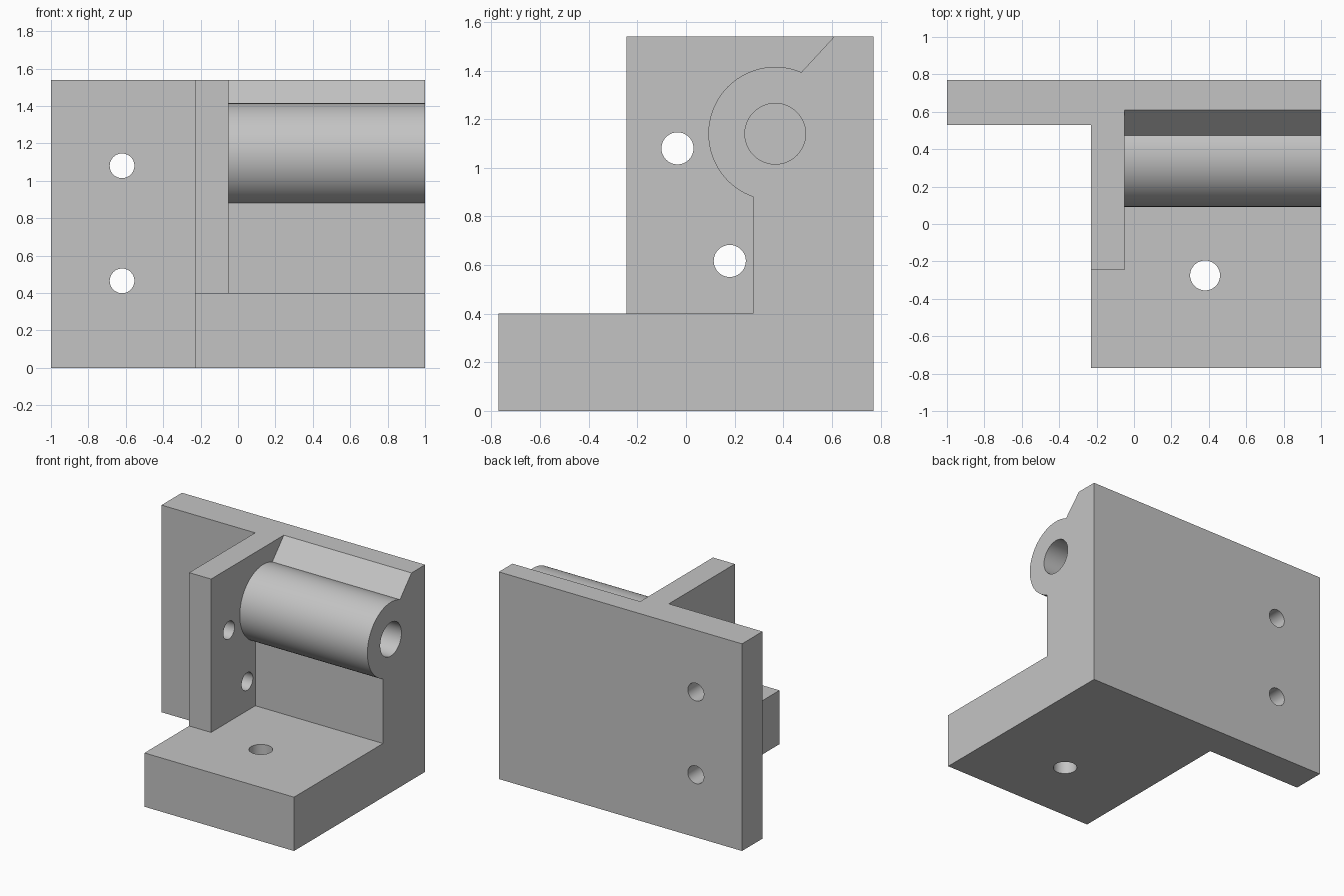
import bpy, bmesh, math
from mathutils import Vector, Matrix

if "Cube" in bpy.data.objects:
    bpy.data.objects.remove(bpy.data.objects["Cube"])

grey = bpy.data.materials.new("plain grey")
COLOUR = (0.55, 0.55, 0.55, 1)
grey.diffuse_color = COLOUR
grey.use_nodes = True
grey.node_tree.nodes["Principled BSDF"].inputs["Base Color"].default_value = COLOUR

# Main levels
LEFT, RIGHT, RIB_OUT, RIB_IN = -1.0, 1.0, -0.23, -0.05
FRONT, BACK, PLATE, RIB_FRONT, WALL = -0.77, 0.77, 0.53, -0.245, 0.275
BASE, TOP = 0.4, 1.54
BARREL_Y, BARREL_Z, BARREL_R = 0.367, 1.14, 0.275


def finish(name, bm):
    bmesh.ops.recalc_face_normals(bm, faces=bm.faces)
    mesh = bpy.data.meshes.new(name)
    bm.to_mesh(mesh)
    bm.free()
    mesh.materials.append(grey)
    ob = bpy.data.objects.new(name, mesh)
    bpy.context.collection.objects.link(ob)
    return ob


def prism(name, profile, x0, x1):
    """Extrude a (y, z) outline along x."""
    bm = bmesh.new()
    face = bm.faces.new([bm.verts.new((x0, y, z)) for y, z in profile])
    grown = bmesh.ops.extrude_face_region(bm, geom=[face])["geom"]
    verts = [g for g in grown if isinstance(g, bmesh.types.BMVert)]
    bmesh.ops.translate(bm, verts=verts, vec=(x1 - x0, 0, 0))
    return finish(name, bm)


def drill(name, start, end, radius):
    """Cylinder cutter between two points."""
    a, b = Vector(start), Vector(end)
    turn = Vector((0, 0, 1)).rotation_difference(b - a).to_matrix().to_4x4()
    bm = bmesh.new()
    bmesh.ops.create_cone(bm, cap_ends=True, segments=48, radius1=radius, radius2=radius,
                          depth=(b - a).length,
                          matrix=Matrix.Translation((a + b) / 2) @ turn)
    return finish(name, bm)


def combine(target, other, operation):
    mod = target.modifiers.new(operation.lower(), 'BOOLEAN')
    mod.operation, mod.solver, mod.object = operation, 'EXACT', other
    bpy.context.view_layer.objects.active = target
    bpy.ops.object.modifier_apply(modifier=mod.name)
    bpy.data.objects.remove(other)


# Base, wall and hinge barrel as one side outline
a0, a1, steps = math.radians(67), math.radians(250.4), 48
arc = [(BARREL_Y + BARREL_R * math.cos(a), BARREL_Z + BARREL_R * math.sin(a))
       for a in (a0 + (a1 - a0) * i / steps for i in range(steps + 1))]
bracket = prism("hinge_bracket",
                [(FRONT, 0), (BACK, 0), (BACK, TOP), (0.61, TOP)] + arc
                + [(WALL, BASE), (FRONT, BASE)], RIB_IN, RIGHT)

# Upright rib with the base beneath it
rib = prism("rib", [(FRONT, 0), (BACK, 0), (BACK, TOP), (RIB_FRONT, TOP),
                    (RIB_FRONT, BASE), (FRONT, BASE)], RIB_OUT, RIB_IN)

# Mounting flange
flange = prism("flange", [(PLATE, 0), (BACK, 0), (BACK, TOP), (PLATE, TOP)], LEFT, RIB_OUT)
combine(bracket, rib, 'UNION')
combine(bracket, flange, 'UNION')

# Blind bore in the barrel, then the screw holes
holes = [drill("bore", (RIB_IN, BARREL_Y, BARREL_Z), (1.1, BARREL_Y, BARREL_Z), 0.125),
         drill("base_hole", (0.38, -0.275, -0.1), (0.38, -0.275, 0.5), 0.08)]
for z in (0.465, 1.08):
    holes.append(drill("flange_hole", (-0.62, 0.4, z), (-0.62, 0.9, z), 0.066))
for y, z in ((-0.035, 1.08), (0.18, 0.617)):
    holes.append(drill("rib_hole", (-0.4, y, z), (0.05, y, z), 0.066))
for hole in holes:
    combine(bracket, hole, 'DIFFERENCE')

bpy.ops.object.select_all(action='DESELECT')
bracket.select_set(True)
bpy.context.view_layer.objects.active = bracket
bpy.ops.object.shade_smooth_by_angle(angle=math.radians(20))
